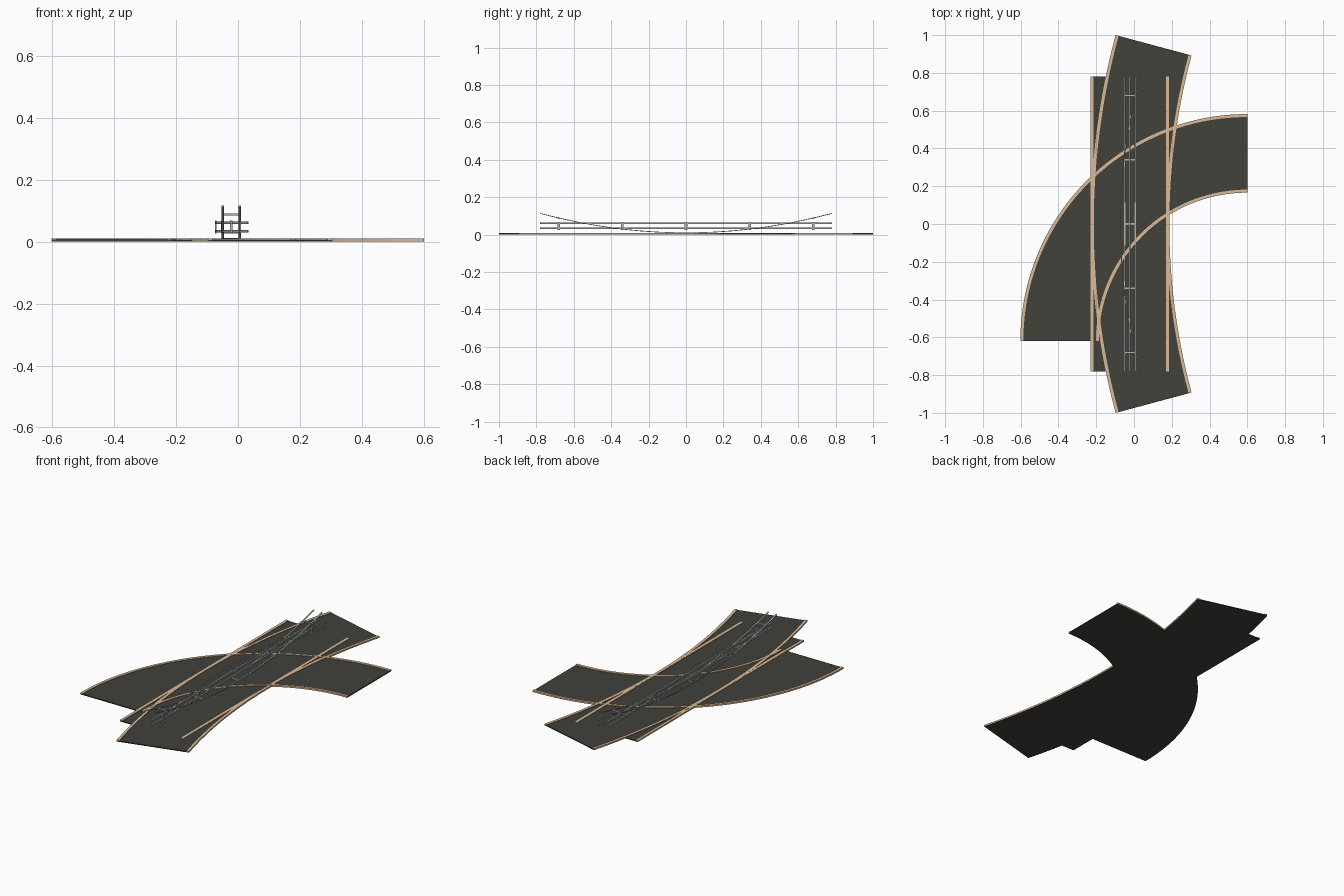
import bpy, bmesh, math
from mathutils import Vector

if "Cube" in bpy.data.objects:
    bpy.data.objects.remove(bpy.data.objects["Cube"])


def material(name, r, g, b):
    m = bpy.data.materials.new(name)
    m.diffuse_color = (r, g, b, 1)
    m.use_nodes = True
    m.node_tree.nodes["Principled BSDF"].inputs["Base Color"].default_value = m.diffuse_color
    return m


ASPHALT = material("asphalt grey", 0.052, 0.054, 0.043)
TAN = material("kerb tan", 0.72, 0.49, 0.30)
GREY = material("light steel", 0.45, 0.45, 0.45)


def sweep(name, path, profile, mat, ends=None):
    """Sweep a closed profile of (sideways, up) points along a 3D path."""
    bm = bmesh.new()
    rings = []
    for i, p in enumerate(path):
        t = path[min(i + 1, len(path) - 1)] - path[max(i - 1, 0)]
        if ends and i in (0, len(path) - 1):
            t = ends[0 if i == 0 else 1]
        side = Vector((t.y, -t.x, 0)).normalized()
        rings.append([bm.verts.new(p + side * s + Vector((0, 0, z))) for s, z in profile])
    n = len(profile)
    for a, b in zip(rings, rings[1:]):
        for k in range(n):
            bm.faces.new((a[k], a[(k + 1) % n], b[(k + 1) % n], b[k]))
    bm.faces.new(rings[0])
    bm.faces.new(rings[-1])
    bmesh.ops.recalc_face_normals(bm, faces=bm.faces)
    me = bpy.data.meshes.new(name)
    me.materials.append(mat)
    bm.to_mesh(me)
    bm.free()
    ob = bpy.data.objects.new(name, me)
    bpy.context.collection.objects.link(ob)
    return ob


def rect(x0, x1, z0, z1):
    return [(x0, z0), (x1, z0), (x1, z1), (x0, z1)]


def box(name, centre, size, mat):
    x, y, z = (s / 2 for s in size)
    c = Vector(centre)
    sweep(name, [c - Vector((0, y, 0)), c + Vector((0, y, 0))], rect(-x, x, -z, z), mat)


def arc(cx, cy, r, a0, a1, n):
    """Clockwise arc and its exact end directions."""
    angles = [math.radians(a0 + (a1 - a0) * i / n) for i in range(n + 1)]
    path = [Vector((cx + r * math.cos(a), cy + r * math.sin(a), 0)) for a in angles]
    return path, [Vector((math.sin(a), -math.cos(a), 0)) for a in (angles[0], angles[-1])]


# Road strips, each a slab with a raised kerb on both edges
HALF, KERB = 0.208, 0.016


def road(name, path, top, ends=None):
    sweep(name + "_slab", path, rect(-HALF + 0.001, HALF - 0.001, 0, top), ASPHALT, ends)
    for tag, s in (("left", -1), ("right", 1)):
        a, b = sorted((s * HALF, s * (HALF - KERB)))
        sweep(f"{name}_kerb_{tag}", path, rect(a, b, 0.0006, top + 0.0035), TAN, ends)


road("straight_road", [Vector((-0.022, -0.78, 0)), Vector((-0.022, 0.78, 0))], 0.0056)
path, ends = arc(3.635, 0, 3.656, 195, 165, 24)
road("gentle_curve_road", path, 0.006, ends)
path, ends = arc(0.6, -0.62, 0.994, 180, 90, 40)
road("quarter_curve_road", path, 0.0064, ends)

# Guide rails: straight, bent sideways and sagging, each a pair with five ties
YS = [-0.78 + 1.56 * i / 32 for i in range(33)]
TIES = (-0.68, -0.34, 0, 0.34, 0.68)


def bend(y):
    return 0.104 * (y / 0.78) ** 2


upright = rect(-0.002, 0.002, -0.004, 0.004)
flat = rect(-0.004, 0.004, -0.002, 0.002)
for tag, z in (("lower", 0.033), ("upper", 0.061)):
    sweep(f"straight_rail_{tag}", [Vector((-0.022, y, z)) for y in (-0.78, 0.78)],
          rect(-0.004, 0.004, -0.004, 0.004), GREY)
    sweep(f"bent_rail_{tag}", [Vector((-0.072 + bend(y), y, z)) for y in YS], upright, GREY)
for tag, x in (("left", -0.049), ("right", 0.006)):
    sweep(f"sagging_rail_{tag}", [Vector((x, y, 0.010 + bend(y))) for y in YS], flat, GREY)
for i, y in enumerate(TIES):
    box(f"straight_tie_{i}", (-0.022, y, 0.047), (0.007, 0.014, 0.042), GREY)
    box(f"bent_tie_{i}", (-0.072 + bend(y), y, 0.047), (0.006, 0.014, 0.042), GREY)
    box(f"sagging_tie_{i}", (-0.0215, y, 0.009 + bend(y)), (0.055, 0.012, 0.006), GREY)
